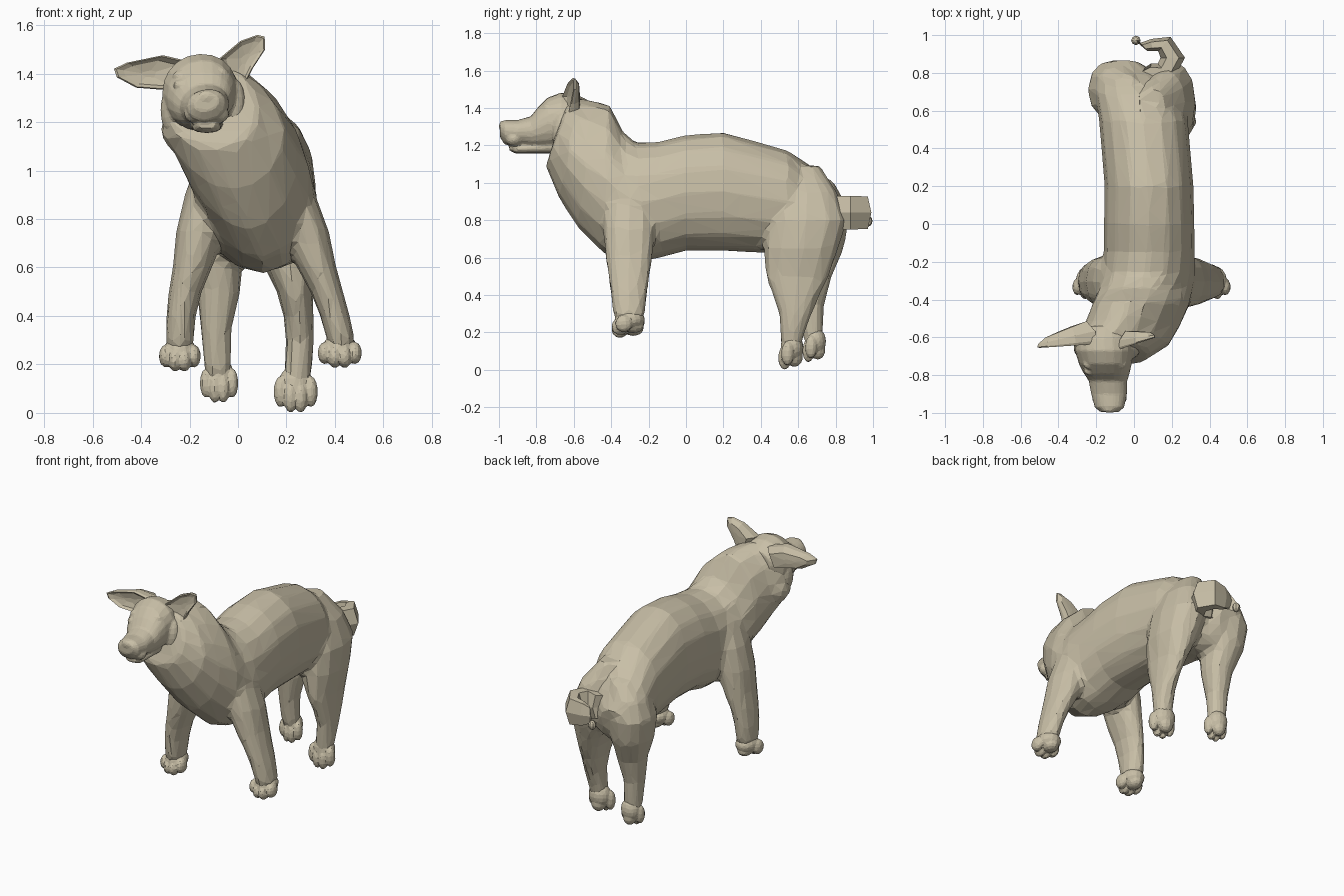
import bpy, bmesh, math
from mathutils import Vector as V, Matrix

fur = bpy.data.materials.new("fur")
fur.diffuse_color = (.58, .52, .385, 1)


def skin(bm, rings):
    """Bridge closed rings of points and cap both ends."""
    vs = [[bm.verts.new(p) for p in r] for r in rings]
    n = len(vs[0])
    for a, b in zip(vs, vs[1:]):
        for i in range(n):
            j = (i + 1) % n
            bm.faces.new((a[i], a[j], b[j], b[i]))
    bm.faces.new(vs[0][::-1])
    bm.faces.new(vs[-1])


def ring(c, u, v, n=16, p=0.9):
    c, u, v = V(c), V(u), V(v)
    pts = []
    for i in range(n):
        a = 2 * math.pi * i / n
        cs, sn = math.cos(a), math.sin(a)
        pts.append(c + u * math.copysign(abs(cs) ** p, cs) + v * math.copysign(abs(sn) ** p, sn))
    return pts


def ball(bm, c, r, seg=16):
    m = Matrix.Translation(c) @ Matrix.Diagonal((*r, 1))
    bmesh.ops.create_uvsphere(bm, u_segments=seg, v_segments=seg // 2 + 2, radius=1, matrix=m)


def finish(bm, name):
    bmesh.ops.recalc_face_normals(bm, faces=bm.faces)
    me = bpy.data.meshes.new(name)
    bm.to_mesh(me)
    bm.free()
    me.materials.append(fur)
    ob = bpy.data.objects.new(name, me)
    bpy.context.collection.objects.link(ob)
    return ob


def bake(ob):
    dg = bpy.context.evaluated_depsgraph_get()
    me = bpy.data.meshes.new_from_object(ob.evaluated_get(dg))
    ob.modifiers.clear()
    ob.data = me


def fuse(ob, voxel, tris, smooth=2):
    """Merge overlapping volumes into one skin, then facet it."""
    m = ob.modifiers.new("fuse", 'REMESH')
    m.mode, m.voxel_size = 'VOXEL', voxel
    s = ob.modifiers.new("soften", 'SMOOTH')
    s.factor, s.iterations = 0.5, smooth
    bake(ob)
    d = ob.modifiers.new("facet", 'DECIMATE')
    d.ratio = min(1, tris / (2 * len(ob.data.polygons)))
    bake(ob)
    ob.data.materials.clear()
    ob.data.materials.append(fur)
    for f in ob.data.polygons:
        f.use_smooth = False
        f.material_index = 0


# Body: torso and neck rings as (top point, bottom point, half width)
bm = bmesh.new()
spine = [
    ((-.06, .87, .87), (-.05, .83, .70), .09),
    ((-.04, .80, .96), (-.03, .78, .62), .17),
    ((.00, .70, 1.065), (.02, .68, .60), .215),
    ((.05, .55, 1.17), (.05, .55, .62), .235),
    ((.08, .20, 1.27), (.08, .20, .635), .235),
    ((.08, .00, 1.255), (.08, .00, .635), .24),
    ((.08, -.15, 1.22), (.08, -.13, .60), .24),
    ((.06, -.27, 1.215), (.10, -.22, .58), .245),
    ((.02, -.34, 1.28), (.11, -.33, .575), .25),
    ((-.03, -.41, 1.42), (.10, -.45, .63), .255),
    ((-.06, -.50, 1.44), (.04, -.58, .76), .25),
    ((-.10, -.57, 1.45), (-.02, -.68, .92), .25),
    ((-.14, -.62, 1.45), (-.09, -.75, 1.09), .195),
    ((-.15, -.66, 1.40), (-.12, -.72, 1.18), .10),
]
skin(bm, [ring((V(t) + V(b)) / 2, (w, 0, 0), (V(t) - V(b)) / 2, 16, 1.13 if -.6 < t[1] < -.3 else .93)
          for t, b, w in spine])
# Throat ruff below the jaw
ball(bm, (-.21, -.62, 1.17), (.11, .10, .10))


def leg(rows):
    """Rows of (x, y, z, half width, half depth)."""
    skin(bm, [ring((x, y, z), (rx, 0, 0), (0, ry, 0), 12) for x, y, z, rx, ry in rows])


# Front legs share one profile of (z, half width, half depth) and differ in sideways path
front = [(1.06, .09, .10), (.90, .10, .14), (.75, .10, .14), (.62, .084, .13),
         (.50, .068, .11), (.40, .061, .098), (.30, .058, .085), (.24, .05, .06)]
for path in ((.17, .22, .275, .317, .366, .40, .425, .425),
             (-.07, -.12, -.155, -.183, -.218, -.235, -.24, -.24)):
    leg([(x, -.305, *f) for x, f in zip(path, front)])
# Hind legs are staggered
leg([(.09, .62, 1.09, .07, .10), (.17, .64, .95, .10, .17), (.195, .645, .80, .13, .218),
     (.21, .615, .65, .12, .20), (.235, .595, .50, .075, .17), (.25, .59, .40, .062, .128),
     (.255, .585, .30, .058, .088), (.25, .57, .20, .058, .065), (.24, .56, .10, .055, .05)])
leg([(-.03, .69, 1.02, .08, .09), (-.08, .71, .92, .12, .13), (-.10, .71, .80, .145, .16),
     (-.10, .70, .65, .122, .145), (-.08, .68, .50, .09, .10), (-.09, .67, .35, .065, .07),
     (-.085, .675, .20, .057, .055), (-.08, .685, .12, .05, .045)])
fuse(finish(bm, "body"), .017, 1800, 6)


# Paws: a pad with four toes and a heel
def paw(name, x, y, z, w, d, h):
    bm = bmesh.new()
    ball(bm, (x, y + d * .1, z + h * .62), (w * .8, d * .9, h * .42))
    for i in (-1.5, -.5, .5, 1.5):
        inner = abs(i) < 1
        ball(bm, (x + i * w * .46, y - d * (.48 if inner else .25), z + h * (.34 if inner else .46)),
             (w * .34, d * .52, h * .34), 10)
    ball(bm, (x, y + d * .3, z + h * .36), (w * .55, d * .65, h * .28), 10)
    fuse(finish(bm, name), .007, 700, 3)


paw("front_paw_left", .42, -.31, .185, .09, .09, .135)
paw("front_paw_right", -.24, -.31, .17, .085, .09, .14)
paw("hind_paw_left", .238, .56, .0, .09, .068, .19)
paw("hind_paw_right", -.078, .685, .04, .078, .064, .18)

# Head: vertical rings as (y, x, top, bottom, half width)
bm = bmesh.new()
skull = [
    (-.995, -.13, 1.315, 1.245, .05), (-.97, -.13, 1.335, 1.205, .078),
    (-.90, -.132, 1.335, 1.195, .095), (-.83, -.138, 1.355, 1.18, .102),
    (-.79, -.145, 1.405, 1.17, .122), (-.74, -.152, 1.455, 1.165, .14),
    (-.67, -.158, 1.482, 1.17, .155), (-.60, -.16, 1.47, 1.20, .145),
    (-.54, -.15, 1.42, 1.28, .09),
]
skin(bm, [ring((x, y, (t + b) / 2), (w, 0, .008), (0, 0, (t - b) / 2), 20, .95) for y, x, t, b, w in skull])
# Lower jaw
skin(bm, [ring((-.13, y, z), (w, 0, 0), (0, 0, h), 12)
          for y, z, w, h in [(-.945, 1.187, .035, .015), (-.91, 1.18, .06, .024), (-.70, 1.19, .07, .035)]])
# Nose, eyelids, brows, cheek ruffs and lips
ball(bm, (-.13, -.983, 1.303), (.042, .017, .028))
for ex, ez in ((-.235, 1.355), (-.085, 1.368)):
    ball(bm, (ex, -.775, ez), (.032, .026, .021))
    ball(bm, (ex + .005, -.74, ez + .035), (.04, .03, .025))
for cx, cz in ((-.265, 1.25), (-.02, 1.27)):
    ball(bm, (cx, -.655, cz), (.055, .06, .11))
for cx in (-.175, -.085):
    ball(bm, (cx, -.92, 1.235), (.048, .045, .04))
fuse(finish(bm, "head"), .008, 2400, 2)


# Ears: cupped shells swept from an outline of (x, z) points
def ear(name, outline, base_x, y0, y1, thick):
    cx = sum(p[0] for p in outline) / len(outline)
    cz = sum(p[1] for p in outline) / len(outline)
    reach = max(abs(p[0] - base_x) for p in outline)
    rings = []
    for s, dy in ((.2, .25), (.72, .15), (.93, -.04), (1, .08), (.97, .45), (.7, .95), (.2, 1)):
        r = []
        for x, z in outline:
            px, pz = cx + (x - cx) * s, cz + (z - cz) * s
            t = abs(px - base_x) / reach
            r.append((px, y0 + (y1 - y0) * t + dy * thick * (1.1 - .8 * t), pz))
        rings.append(r)
    bm = bmesh.new()
    skin(bm, rings)
    finish(bm, name)


ear("ear_left", [(-.08, 1.46), (.01, 1.535), (.08, 1.56), (.11, 1.553), (.112, 1.50),
                 (.06, 1.42), (.02, 1.34), (-.05, 1.34)], -.08, -.66, -.60, .09)
ear("ear_right", [(-.20, 1.45), (-.31, 1.476), (-.46, 1.445), (-.512, 1.42), (-.50, 1.385),
                  (-.42, 1.342), (-.33, 1.335), (-.24, 1.33)], -.20, -.63, -.655, .13)

# Tail: chunky flat curl as (angle, reach, radial half width, half height), thinning to a tip
bm = bmesh.new()
rings = [ring((-.03, .80, .86), (0, .06, 0), (0, 0, .07), 6, 1)]
for deg, q, w, h in ((255, .075, .045, .09), (310, .10, .06, .104), (0, .105, .065, .104),
                     (50, .095, .05, .10), (95, .068, .032, .085), (130, .075, .028, .06)):
    a = math.radians(deg)
    d = V((math.cos(a), math.sin(a), 0))
    rings.append(ring(V((.10, .88, .84)) + d * q, d * w, (0, 0, h), 6, 1))
rings.append(ring((.01, .975, .79), (-.012, .018, 0), (0, 0, .025), 6, 1))
skin(bm, rings)
# Small knob at the tip
ball(bm, (.01, .972, .795), (.025, .025, .03), 8)
finish(bm, "tail")
